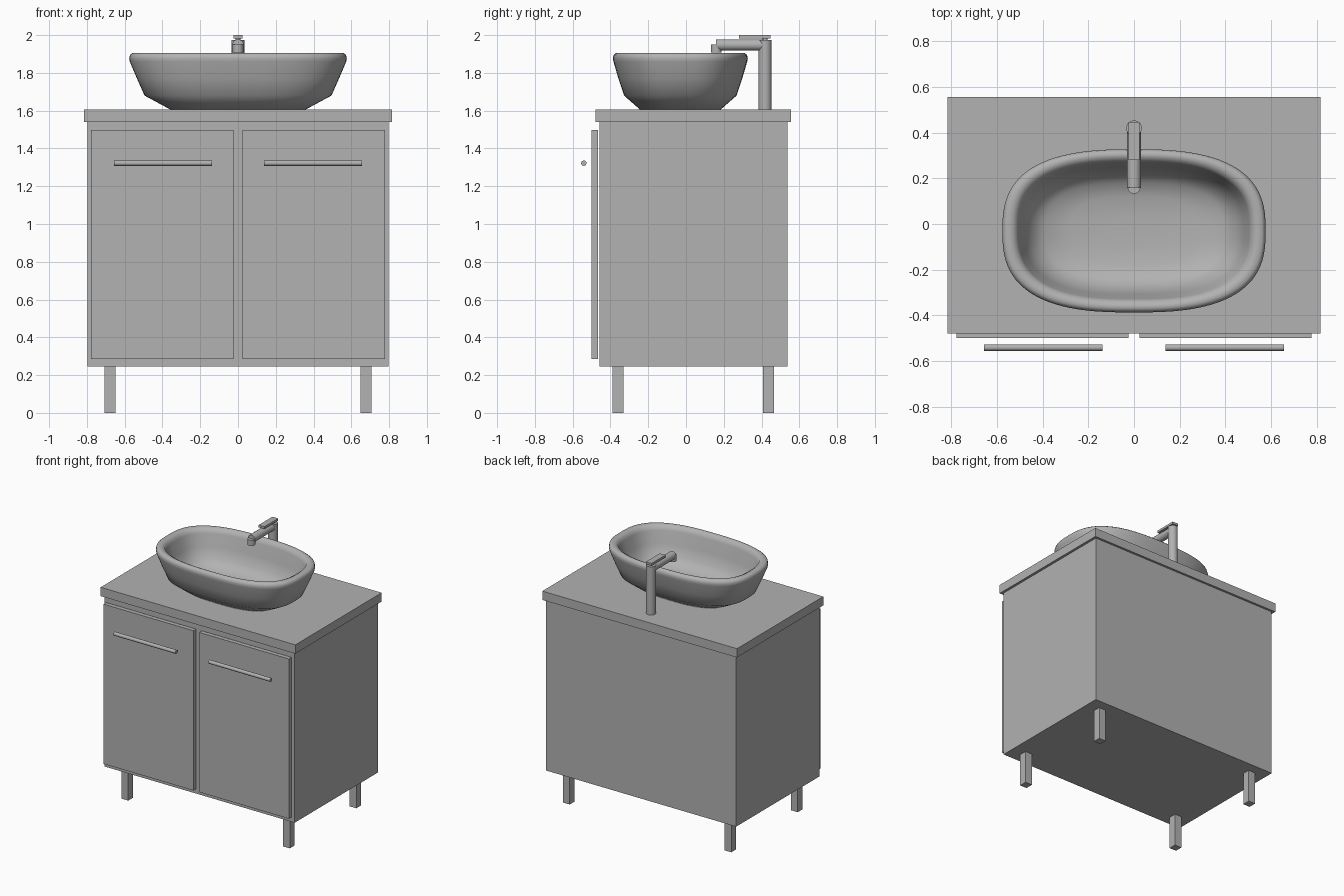
import bpy, bmesh, math
from mathutils import Vector

if "Cube" in bpy.data.objects:
    bpy.data.objects.remove(bpy.data.objects["Cube"])

grey = bpy.data.materials.new("plain grey")
grey.diffuse_color = (0.445, 0.445, 0.445, 1)
grey.use_nodes = True
grey.node_tree.nodes["Principled BSDF"].inputs["Base Color"].default_value = grey.diffuse_color


def finish(name, bm, smooth=False, angle=35):
    bmesh.ops.recalc_face_normals(bm, faces=bm.faces)
    me = bpy.data.meshes.new(name)
    bm.to_mesh(me)
    bm.free()
    me.materials.append(grey)
    ob = bpy.data.objects.new(name, me)
    bpy.context.collection.objects.link(ob)
    if smooth:
        bpy.ops.object.select_all(action='DESELECT')
        ob.select_set(True)
        bpy.context.view_layer.objects.active = ob
        bpy.ops.object.shade_smooth_by_angle(angle=math.radians(angle))
    return ob


def box(name, x, y, z):
    bm = bmesh.new()
    bmesh.ops.create_cube(bm, size=1)
    for v in bm.verts:
        v.co = Vector([a + (c + 0.5) * (b - a) for c, (a, b) in zip(v.co, (x, y, z))])
    return finish(name, bm)


def rod(name, start, end, r, r_end=None, sides=24):
    start, end = Vector(start), Vector(end)
    d = end - start
    bm = bmesh.new()
    bmesh.ops.create_cone(bm, cap_ends=True, segments=sides, radius1=r,
                          radius2=r if r_end is None else r_end, depth=d.length)
    rot = d.to_track_quat('Z', 'Y')
    for v in bm.verts:
        v.co = rot @ v.co + (start + end) / 2
    return finish(name, bm, True)


# Cabinet body and countertop
box("cabinet_body", (-0.797, 0.797), (-0.459, 0.538), (0.246, 1.54))
box("countertop", (-0.816, 0.816), (-0.479, 0.555), (1.54, 1.607))

# Doors, handles and legs on both sides
for side, s in (("left", -1), ("right", 1)):
    box(side + "_door", sorted((s * 0.024, s * 0.777)), (-0.499, -0.467), (0.286, 1.497))
    rod(side + "_handle", (s * 0.138, -0.541, 1.322), (s * 0.656, -0.541, 1.322), 0.014)
    for end, y in (("front", -0.388), ("back", 0.408)):
        box(f"{side}_{end}_leg", sorted((s * 0.649, s * 0.706)), (y, y + 0.058), (0, 0.246))

# Vessel basin: rounded-oblong rings of (half width, half depth, height)
rings = [(0.36, 0.215, 1.607), (0.495, 0.298, 1.68), (0.535, 0.328, 1.77),
         (0.573, 0.354, 1.86), (0.576, 0.357, 1.878), (0.572, 0.353, 1.895),
         (0.56, 0.341, 1.905), (0.535, 0.326, 1.905), (0.515, 0.308, 1.895),
         (0.505, 0.298, 1.87), (0.48, 0.278, 1.78), (0.445, 0.25, 1.70),
         (0.39, 0.21, 1.66), (0.28, 0.15, 1.64), (0.12, 0.065, 1.633)]
N, POWER = 96, 2 / 2.7
bm = bmesh.new()
loops = []
for a, b, z in rings:
    loop = []
    for i in range(N):
        t = 2 * math.pi * i / N
        c, s = math.cos(t), math.sin(t)
        loop.append(bm.verts.new((math.copysign(abs(c) ** POWER, c) * a,
                                  math.copysign(abs(s) ** POWER, s) * b - 0.03, z)))
    loops.append(loop)
for lo, hi in zip(loops, loops[1:]):
    for i in range(N):
        j = (i + 1) % N
        bm.faces.new((lo[i], lo[j], hi[j], hi[i]))
bm.faces.new(loops[0])
bm.faces.new(loops[-1])
finish("basin", bm, True, 50)

# Faucet: column, spout, nozzle and lever
rod("faucet_column", (0, 0.419, 1.607), (0, 0.419, 1.973), 0.034, sides=32)
rod("faucet_spout", (0, 0.16, 1.948), (0, 0.41, 1.948), 0.03)
rod("faucet_nozzle", (0, 0.16, 1.907), (0, 0.16, 1.95), 0.028)
rod("lever_stem", (0, 0.419, 1.97), (0, 0.419, 1.985), 0.013)
box("faucet_lever", (-0.024, 0.024), (0.281, 0.447), (1.983, 2.0))
